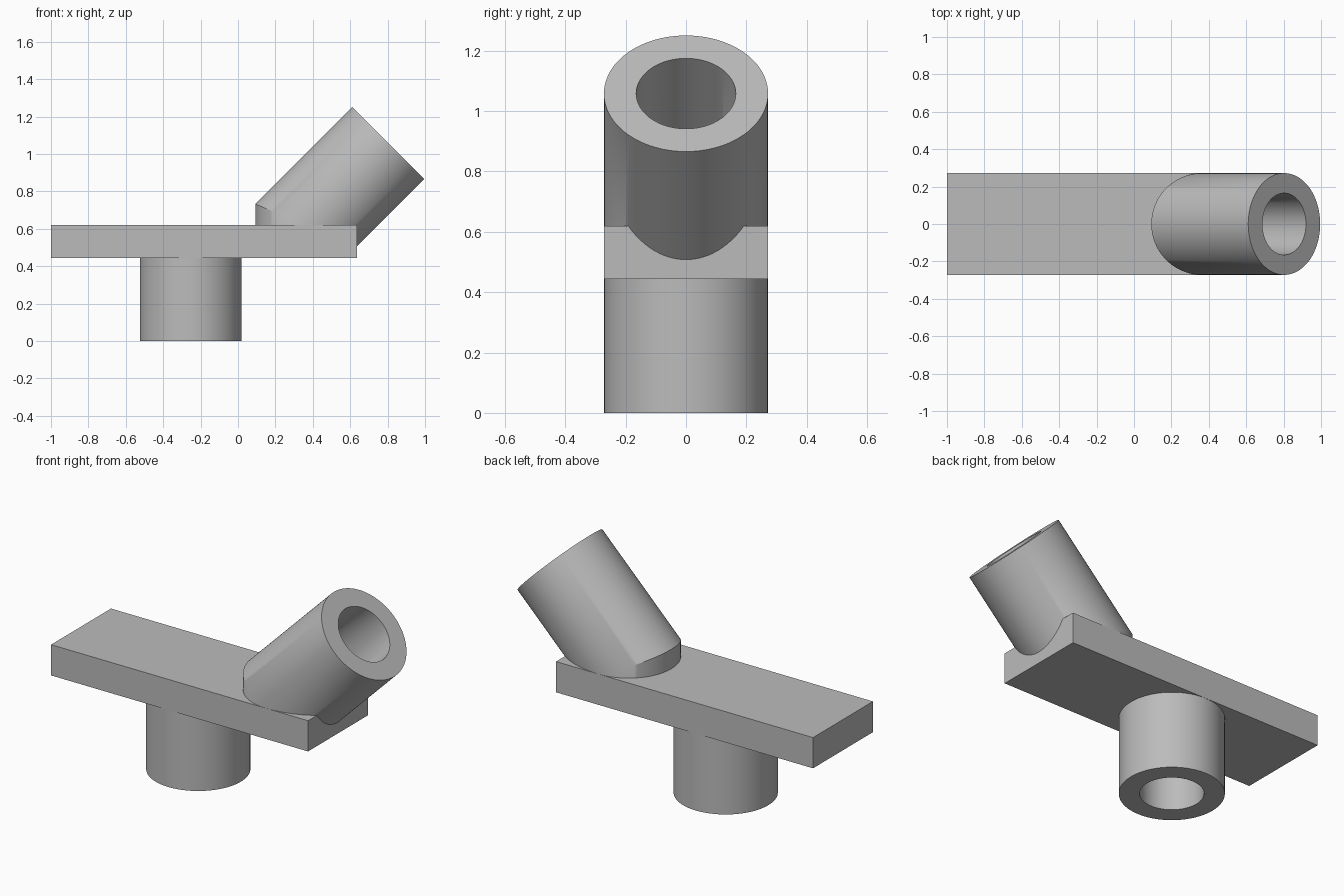
import bpy, bmesh, math

cube = bpy.data.objects.get("Cube")
if cube:
    bpy.data.objects.remove(cube, do_unlink=True)

SIDES = 96
OUTER, BORE = 0.272, 0.165
PLATE_LOW, PLATE_TOP = 0.443, 0.62

grey = bpy.data.materials.new("plain grey")
grey.use_nodes = True
colour = (0.5, 0.5, 0.5, 1)
grey.diffuse_color = colour
grey.node_tree.nodes["Principled BSDF"].inputs["Base Color"].default_value = colour


def finish(name, bm, smooth=True):
    bmesh.ops.recalc_face_normals(bm, faces=bm.faces)
    mesh = bpy.data.meshes.new(name)
    bm.to_mesh(mesh)
    bm.free()
    mesh.materials.append(grey)
    obj = bpy.data.objects.new(name, mesh)
    bpy.context.collection.objects.link(obj)
    if smooth:
        bpy.ops.object.select_all(action='DESELECT')
        obj.select_set(True)
        bpy.context.view_layer.objects.active = obj
        bpy.ops.object.shade_smooth_by_angle(angle=math.radians(30))
    return obj


def loft(name, stations):
    """Skin a closed chain of rings; each station is (radius, placing function)."""
    bm = bmesh.new()
    rings = []
    for radius, place in stations:
        angles = [2 * math.pi * i / SIDES for i in range(SIDES)]
        rings.append([bm.verts.new(place(radius * math.cos(a), radius * math.sin(a)))
                      for a in angles])
    for a, b in zip(rings, rings[1:] + rings[:1]):
        for i in range(SIDES):
            j = (i + 1) % SIDES
            bm.faces.new((a[i], a[j], b[j], b[i]))
    return finish(name, bm)


def level(x, z):
    return lambda u, v: (x + u, v, z)


# Flat base plate
bm = bmesh.new()
bmesh.ops.create_cube(bm, size=1)
left_end, right_end = -1.0, 0.637
for v in bm.verts:
    v.co = (right_end if v.co.x > 0 else left_end,
            v.co.y * 2 * (OUTER + 0.0005),
            PLATE_TOP if v.co.z > 0 else PLATE_LOW)
finish("base_plate", bm, smooth=False)

# Upright tube under the plate
foot_x = -0.253
loft("lower_tube", [(OUTER, level(foot_x, PLATE_LOW)), (OUTER, level(foot_x, 0)),
                    (BORE, level(foot_x, 0)), (BORE, level(foot_x, PLATE_LOW))])

# Mitred elbow tube, leaning 45 degrees out over the plate's end
elbow_x, reach = 0.3645, 0.62
slope = math.sqrt(0.5)


def mitre(u, v):
    return (elbow_x + u, v, PLATE_TOP - u * math.tan(math.pi / 8))


def mouth(u, v):
    return (elbow_x + (reach + u) * slope, v, PLATE_TOP + (reach - u) * slope)


root = level(elbow_x, PLATE_LOW + 0.02)
loft("angled_tube", [(OUTER, root), (OUTER, mitre), (OUTER, mouth),
                     (BORE, mouth), (BORE, mitre), (BORE, root)])
